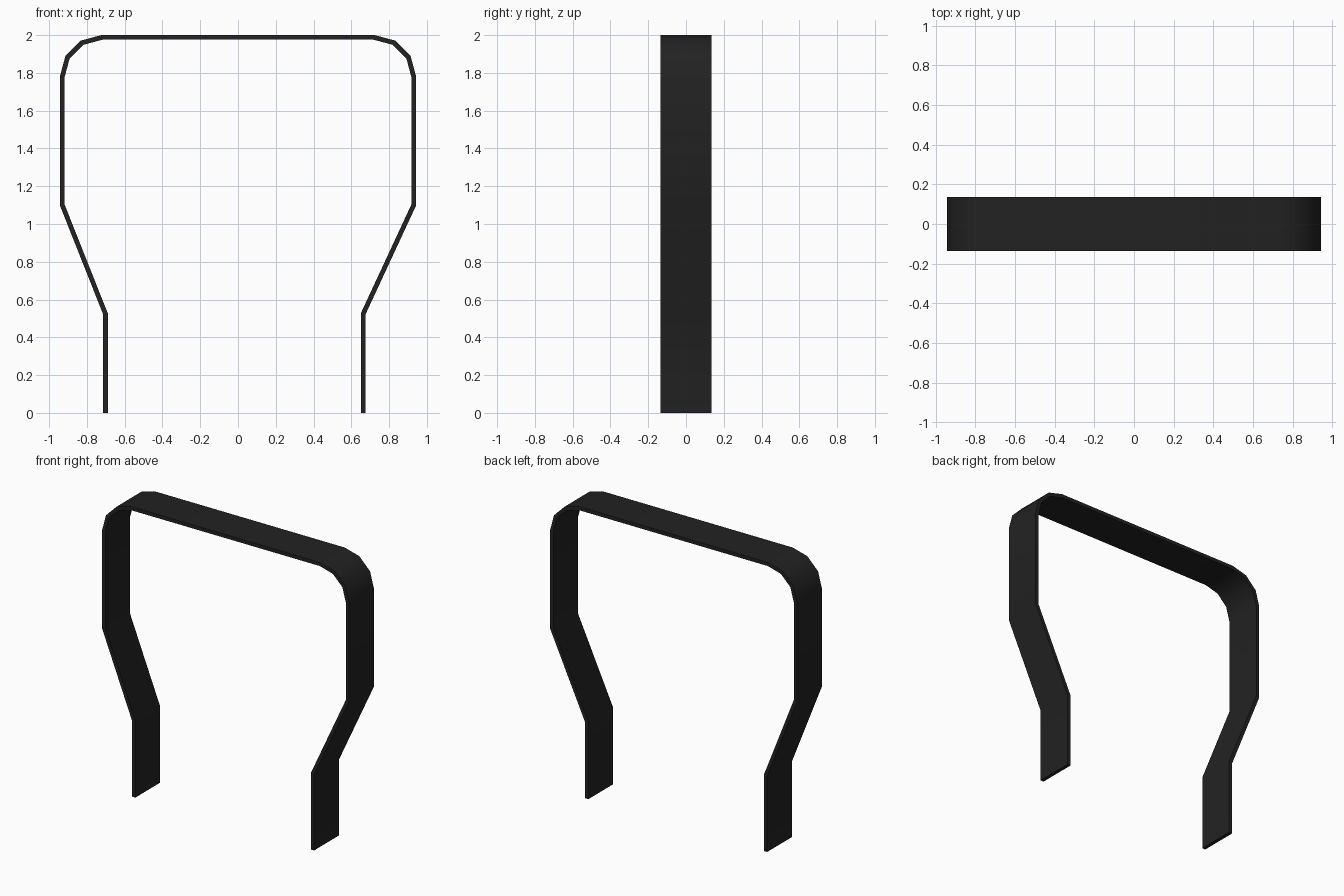
import bpy
import bmesh
from math import cos, sin, radians

cube = bpy.data.objects.get("Cube")
if cube:
    bpy.data.objects.remove(cube, do_unlink=True)

HALF_DEPTH = 0.135
THICKNESS = 0.025
CORNER_X, CORNER_Z, RADIUS = 0.72, 1.777, 0.211

black = bpy.data.materials.new("matte black")
black.use_nodes = True
colour = (0.016, 0.016, 0.016, 1)
black.diffuse_color = colour
black.node_tree.nodes["Principled BSDF"].inputs["Base Color"].default_value = colour


def side(sign, foot_x):
    """Centre line of one leg, from the foot up round the top corner."""
    points = [(foot_x, 0), (foot_x, 0.525), (sign * 0.931, 1.102)]
    for step in range(4):
        a = radians(30 * step)
        points.append((sign * (CORNER_X + RADIUS * cos(a)), CORNER_Z + RADIUS * sin(a)))
    return points


# Bent strip: left leg is set slightly further in than the right
path = side(-1, -0.702) + side(1, 0.663)[::-1]

bm = bmesh.new()
rows = [[bm.verts.new((x, y, z)) for y in (-HALF_DEPTH, HALF_DEPTH)] for x, z in path]
for a, b in zip(rows, rows[1:]):
    bm.faces.new((a[0], b[0], b[1], a[1]))
mesh = bpy.data.meshes.new("bent_strap")
bm.to_mesh(mesh)
bm.free()
mesh.materials.append(black)

strap = bpy.data.objects.new("bent_strap", mesh)
bpy.context.collection.objects.link(strap)
bpy.ops.object.select_all(action="DESELECT")
strap.select_set(True)
bpy.context.view_layer.objects.active = strap

# Sheet thickness, centred on the path
solid = strap.modifiers.new("thickness", "SOLIDIFY")
solid.thickness = THICKNESS
solid.offset = 0
solid.use_even_offset = True
bpy.ops.object.modifier_apply(modifier=solid.name)

# Smooth bends, crisp sheet edges
bpy.ops.object.shade_smooth_by_angle(angle=radians(40))
